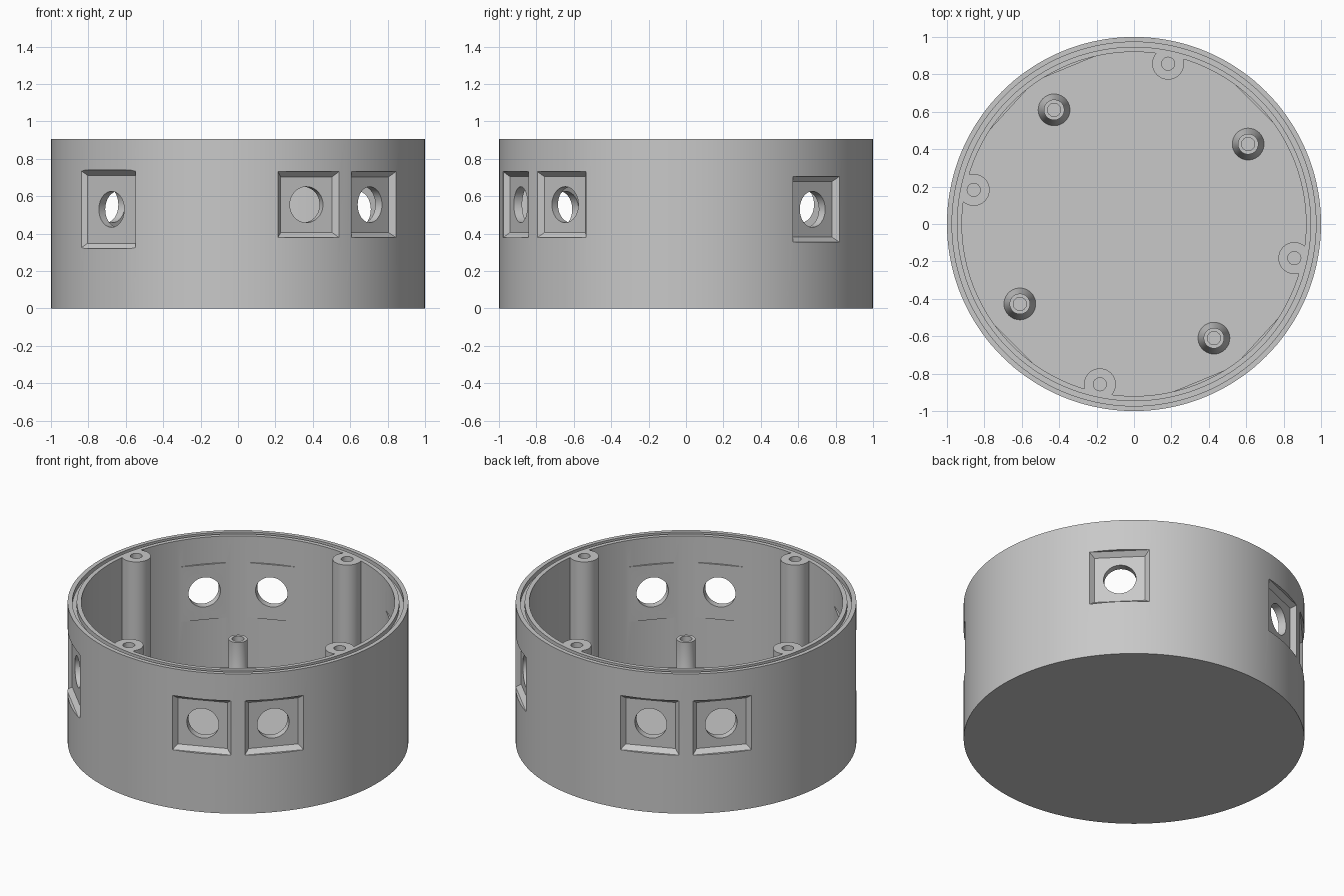
import bpy, bmesh, math
from mathutils import Matrix, Vector

HEIGHT, FLOOR, INNER = 0.905, 0.053, 0.92

cube = bpy.data.objects.get("Cube")
if cube:
    bpy.data.objects.remove(cube, do_unlink=True)

grey = bpy.data.materials.new("light_grey_plastic")
grey.use_nodes = True
grey.diffuse_color = (0.58, 0.58, 0.58, 1)
bsdf = next(n for n in grey.node_tree.nodes if n.type == 'BSDF_PRINCIPLED')
bsdf.inputs["Base Color"].default_value = grey.diffuse_color


def make_object(name, bm, matrix=None):
    bmesh.ops.recalc_face_normals(bm, faces=bm.faces)
    mesh = bpy.data.meshes.new(name)
    bm.to_mesh(mesh)
    bm.free()
    if matrix:
        mesh.transform(matrix)
    mesh.materials.append(grey)
    obj = bpy.data.objects.new(name, mesh)
    bpy.context.collection.objects.link(obj)
    return obj


def lathe(name, profile, steps=48, matrix=None):
    """Revolve a closed (radius, height) profile about z."""
    bm = bmesh.new()
    verts = [bm.verts.new((r, 0, z)) for r, z in profile]
    edges = [bm.edges.new((verts[i - 1], verts[i])) for i in range(len(verts))
             if profile[i - 1][0] > 0 or profile[i][0] > 0]
    bmesh.ops.spin(bm, geom=verts + edges, cent=(0, 0, 0), axis=(0, 0, 1),
                   angle=math.tau, steps=steps, use_duplicate=False)
    bmesh.ops.remove_doubles(bm, verts=bm.verts, dist=1e-5)
    return make_object(name, bm, matrix)


def rod(name, radius, z0, z1, matrix=None, steps=40):
    return lathe(name, [(0, z0), (radius, z0), (radius, z1), (0, z1)], steps, matrix)


def square_loft(name, sections, matrix):
    """Square block through (half width, distance) sections along local z."""
    bm = bmesh.new()
    rings = [[bm.verts.new((x * half, y * half, d)) for x, y in ((-1, -1), (1, -1), (1, 1), (-1, 1))]
             for half, d in sections]
    for low, high in zip(rings, rings[1:]):
        for i in range(4):
            bm.faces.new((low[i - 1], low[i], high[i], high[i - 1]))
    bm.faces.new(rings[0])
    bm.faces.new(rings[-1])
    return make_object(name, bm, matrix)


def combine(target, tool, operation):
    mod = target.modifiers.new("combine", 'BOOLEAN')
    mod.operation, mod.solver, mod.object = operation, 'EXACT', tool
    bpy.ops.object.select_all(action='DESELECT')
    target.select_set(True)
    bpy.context.view_layer.objects.active = target
    bpy.ops.object.modifier_apply(modifier=mod.name)
    bpy.data.objects.remove(tool, do_unlink=True)


def smooth(obj):
    bpy.ops.object.select_all(action='DESELECT')
    obj.select_set(True)
    bpy.context.view_layer.objects.active = obj
    bpy.ops.object.shade_smooth_by_angle(angle=math.radians(30))


def polar(radius, degrees):
    a = math.radians(degrees)
    return Matrix.Translation((radius * math.cos(a), radius * math.sin(a), 0))


def outward(degrees, z):
    """Turn local z to point radially out at the given angle and height."""
    return (Matrix.Translation((0, 0, z)) @ Matrix.Rotation(math.radians(degrees), 4, 'Z')
            @ Matrix.Rotation(math.pi / 2, 4, 'Y'))


# Round tub with floor
tub = lathe("round_housing", [(0, 0), (1, 0), (1, HEIGHT), (INNER, HEIGHT),
                              (INNER, FLOOR), (0, FLOOR)], 144)

# Screw posts joined to the wall
post_angles = [78 + 90 * i for i in range(4)]
for a in post_angles:
    combine(tub, rod("screw_post", 0.085, FLOOR - 0.02, HEIGHT, polar(0.876, a)), 'UNION')

# Cable ports: angle, height, half width of the pocket floor
ports = [(-67.5, 0.555, 0.149), (-42.5, 0.555, 0.149), (112.5, 0.555, 0.149),
         (137.5, 0.555, 0.149), (45, 0.53, 0.149), (-135, 0.53, 0.182)]
for angle, z, half in ports:
    place = outward(angle, z)
    pad, rim = half + 0.029, half + 0.027
    combine(tub, square_loft("flat_pad", [(pad, 0.908), (pad, 0.965)], place), 'UNION')
    combine(tub, square_loft("pocket_cutter", [(half, 0.956), (rim, 0.984), (rim, 1.1)], place),
            'DIFFERENCE')
    combine(tub, rod("port_cutter", 0.096, 0.8, 1.1, place), 'DIFFERENCE')

# Seal groove in the rim and screw holes in the posts
groove = lathe("groove_cutter", [(0.947, HEIGHT - 0.03), (0.973, HEIGHT - 0.03),
                                 (0.973, HEIGHT + 0.1), (0.947, HEIGHT + 0.1)], 144)
combine(tub, groove, 'DIFFERENCE')
for a in post_angles:
    combine(tub, rod("screw_cutter", 0.035, HEIGHT - 0.3, HEIGHT + 0.1, polar(0.876, a), 32),
            'DIFFERENCE')
smooth(tub)

# Short standoffs with tapered feet and blind holes
for i in range(4):
    standoff = lathe(f"standoff_{i + 1}",
                     [(0, FLOOR - 0.01), (0.085, FLOOR - 0.01), (0.085, FLOOR),
                      (0.055, FLOOR + 0.07), (0.055, 0.32), (0.035, 0.32), (0.035, 0.12), (0, 0.12)],
                     40, polar(0.745, 35 + 90 * i))
    smooth(standoff)
